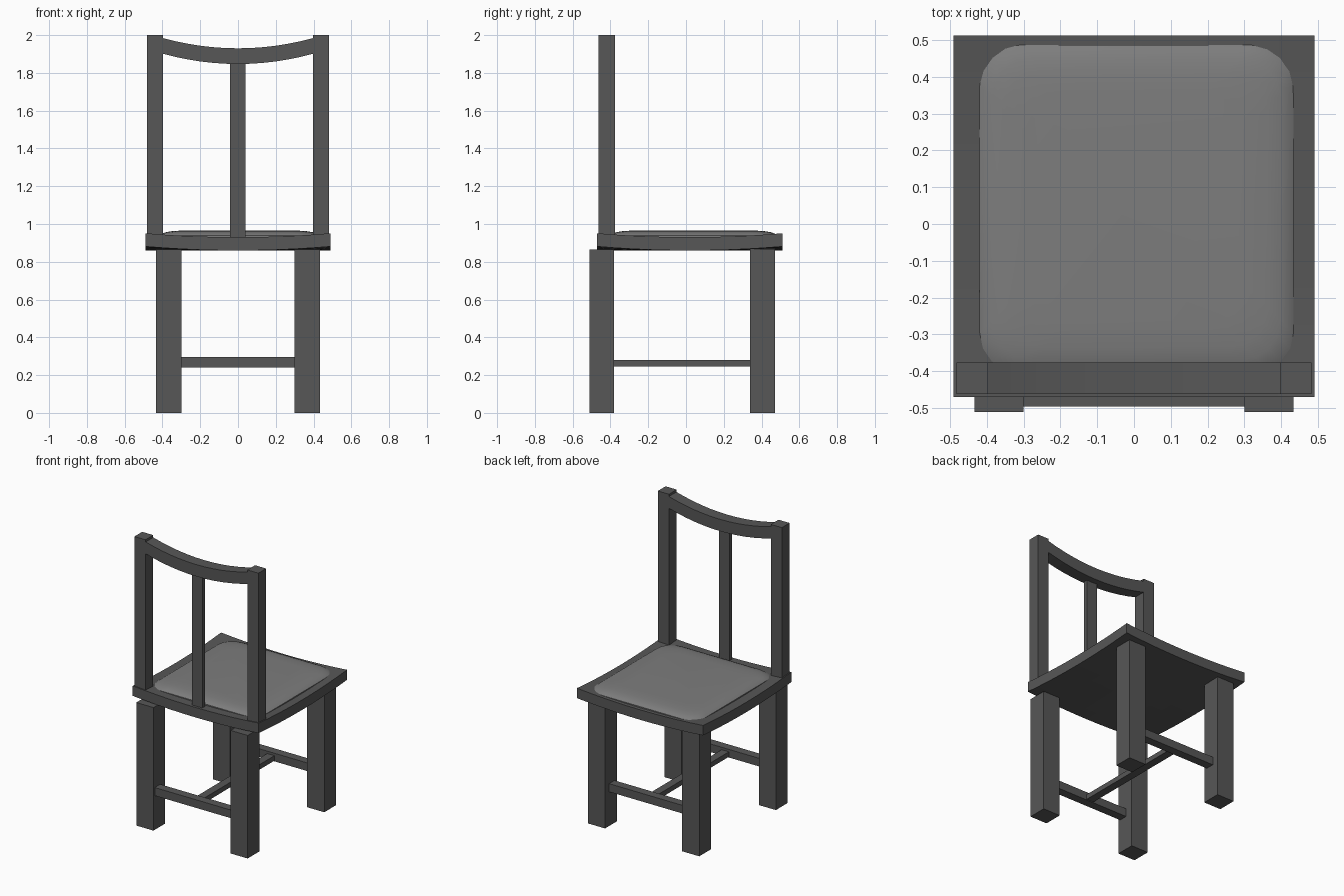
import bpy, bmesh, math

if "Cube" in bpy.data.objects:
    bpy.data.objects.remove(bpy.data.objects["Cube"])


def material(name, v):
    m = bpy.data.materials.new(name)
    m.diffuse_color = (v, v, v, 1)
    m.use_nodes = True
    m.node_tree.nodes["Principled BSDF"].inputs["Base Color"].default_value = m.diffuse_color
    return m


WOOD = material("dark grey wood", 0.095)
PAD = material("mid grey cushion", 0.205)


def finish(name, bm, mat):
    bmesh.ops.recalc_face_normals(bm, faces=bm.faces)
    me = bpy.data.meshes.new(name)
    bm.to_mesh(me)
    bm.free()
    me.materials.append(mat)
    ob = bpy.data.objects.new(name, me)
    bpy.context.collection.objects.link(ob)
    return ob


def box(name, x, y, z, cuts=(0, 0), bend=None, mat=WOOD):
    """Box from (min, max) ranges, cut along x and y, bent by a z offset rule."""
    bm = bmesh.new()
    bmesh.ops.create_cube(bm, size=1)
    for v in bm.verts:
        for i, (a, b) in enumerate((x, y, z)):
            v.co[i] = (a + b) / 2 + v.co[i] * (b - a)
    for axis in (0, 1):
        if cuts[axis]:
            edges = [e for e in bm.edges
                     if abs(e.verts[0].co[axis] - e.verts[1].co[axis]) > 1e-5]
            bmesh.ops.subdivide_edges(bm, edges=edges, cuts=cuts[axis],
                                      use_grid_fill=True)
    if bend:
        for v in bm.verts:
            v.co.z += bend(v.co)
    return finish(name, bm, mat)


# Seat slab: flat in the middle, corners lifted
box("seat", (-0.49, 0.49), (-0.47, 0.512), (0.86, 0.93), (9, 9),
    lambda c: 0.021 * (c.x / 0.49) ** 2 * ((c.y - 0.021) / 0.491) ** 2)

# Legs and back posts, mirrored left and right
for side, s in (("left", -1), ("right", 1)):
    lx = sorted((s * 0.30, s * 0.433))
    box("front_leg_" + side, lx, (-0.511, -0.38), (0, 0.865))
    box("back_leg_" + side, lx, (0.34, 0.471), (0, 0.868))
    box("back_post_" + side, sorted((s * 0.396, s * 0.482)),
        (-0.462, -0.376), (0.935, 2.0))

# Sagging top rail and thin central splat
box("top_rail", (-0.40, 0.40), (-0.46, -0.376), (1.847, 1.93), (11, 0),
    lambda c: 0.055 * (c.x / 0.40) ** 2)
box("back_splat", (-0.043, 0.039), (-0.452, -0.42), (0.92, 1.86))

# H-shaped stretchers
box("front_stretcher", (-0.31, 0.31), (-0.496, -0.436), (0.24, 0.297))
box("back_stretcher", (-0.31, 0.31), (0.365, 0.425), (0.24, 0.297))
box("centre_stretcher", (-0.028, 0.028), (-0.44, 0.37), (0.245, 0.28))

# Cushion: stacked rounded-rectangle rings (inset, height)
bm = bmesh.new()
CX, CY, HX, HY = 0.007, 0.04, 0.426, 0.446
rings = []
for inset, z in ((0, 0.92), (0, 0.938), (0.012, 0.947), (0.035, 0.956),
                 (0.07, 0.962), (0.13, 0.966)):
    r = 0.11
    ring = []
    for q in range(4):
        sx, sy = ((1, 1), (-1, 1), (-1, -1), (1, -1))[q]
        for k in range(5):
            a = math.pi / 2 * (q + k / 4)
            ring.append(bm.verts.new((
                CX + sx * (HX - inset - r) + r * math.cos(a),
                CY + sy * (HY - inset - r) + r * math.sin(a), z)))
    rings.append(ring)
n = len(rings[0])
for lo, hi in zip(rings, rings[1:]):
    for i in range(n):
        j = (i + 1) % n
        bm.faces.new((lo[i], lo[j], hi[j], hi[i]))
bm.faces.new(rings[-1])
bm.faces.new(rings[0][::-1])
cushion = finish("seat_cushion", bm, PAD)
bpy.context.view_layer.objects.active = cushion
cushion.select_set(True)
bpy.ops.object.shade_smooth_by_angle(angle=math.radians(30))
